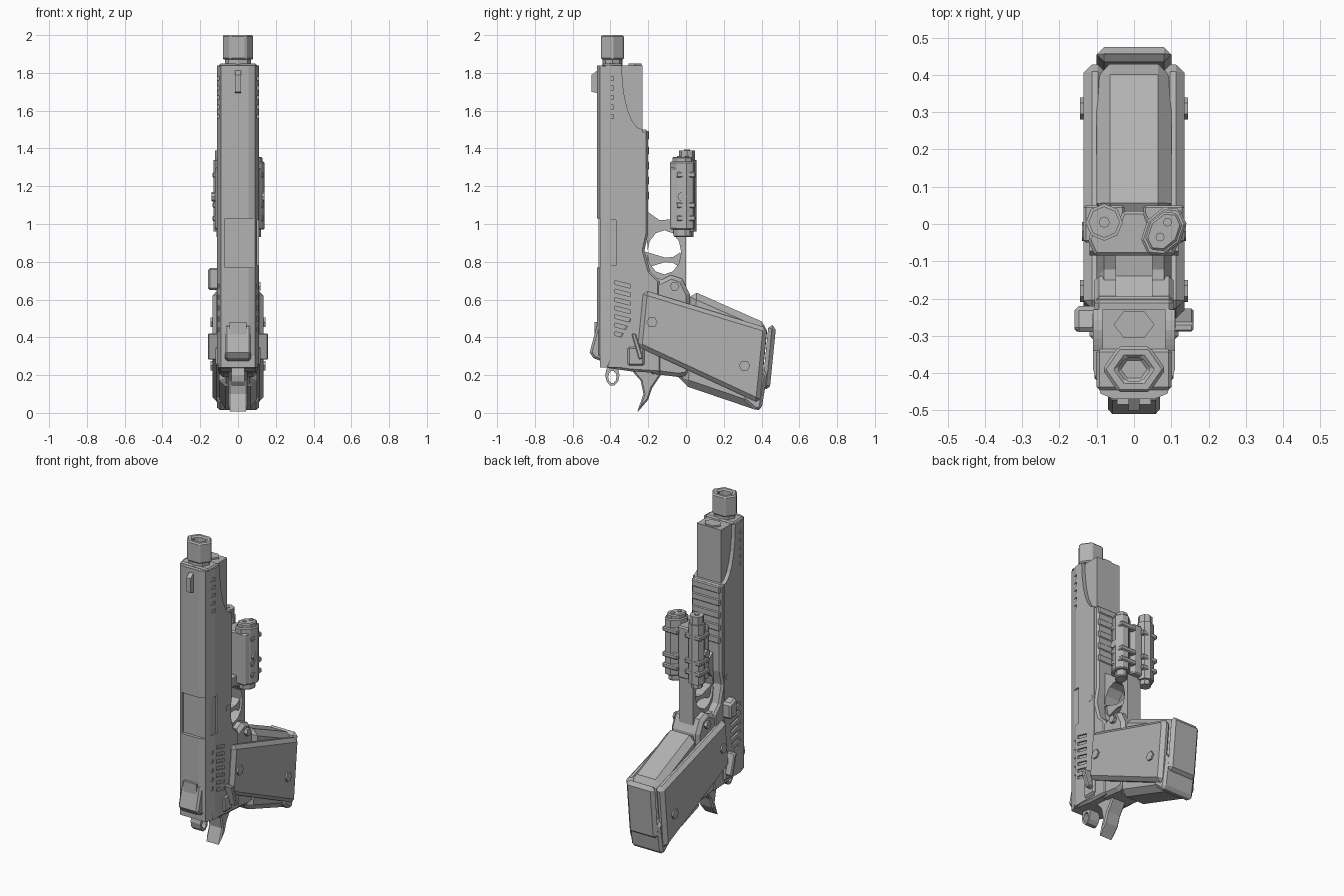
import bpy, bmesh, math

if "Cube" in bpy.data.objects:
    bpy.data.objects.remove(bpy.data.objects["Cube"], do_unlink=True)

tone = (.45, .45, .45, 1)
gunmetal = bpy.data.materials.new("gunmetal_grey")
gunmetal.use_nodes = True
gunmetal.diffuse_color = tone
gunmetal.node_tree.nodes["Principled BSDF"].inputs["Base Color"].default_value = tone


def extrude(name, outline, direction, bevel):
    """Close an outline of 3D points and extrude it, with optional chamfers."""
    bm = bmesh.new()
    face = bm.faces.new([bm.verts.new(point) for point in outline])
    grown = bmesh.ops.extrude_face_region(bm, geom=[face])["geom"]
    moved = [item for item in grown if isinstance(item, bmesh.types.BMVert)]
    bmesh.ops.translate(bm, vec=direction, verts=moved)
    bmesh.ops.recalc_face_normals(bm, faces=bm.faces)
    mesh = bpy.data.meshes.new(name)
    bm.to_mesh(mesh)
    bm.free()
    mesh.materials.append(gunmetal)
    part = bpy.data.objects.new(name, mesh)
    bpy.context.collection.objects.link(part)
    if bevel:
        chamfer = part.modifiers.new("chamfer", "BEVEL")
        chamfer.width, chamfer.segments = bevel, 1
        chamfer.limit_method = "ANGLE"
        chamfer.angle_limit = math.radians(50)
    return part


def plate(name, profile, half, middle=0, bevel=0):
    """Side profile of (y, z) points, given thickness across x."""
    outline = [(middle - half, y, z) for y, z in profile]
    return extrude(name, outline, (half * 2, 0, 0), bevel)


def prism(name, section, bottom, top, bevel=0):
    """Cross-section of (x, y) points, extruded upward."""
    outline = [(x, y, bottom) for x, y in section]
    return extrude(name, outline, (0, 0, top - bottom), bevel)


def block(name, centre, size, bevel=0):
    (x, y, z), (width, depth, height) = centre, size
    return plate(name, slab((y - depth / 2, z), (y + depth / 2, z), height / 2, height / 2, 0),
                 width / 2, x, bevel)


def slab(start, end, start_half, end_half, lean):
    """Tapered bar profile whose ends lean slightly from vertical."""
    corners = []
    for (y, z), half, order in ((start, start_half, 1), (end, end_half, -1)):
        for side in (-order, order):
            corners.append((y + lean * half * side, z + half * side))
    return corners


def oval(centre, radius, stretch=1, sides=8, tilt=0):
    """Regular polygon, stretched along its second axis and then tilted."""
    points = []
    for i in range(sides):
        angle = math.tau * i / sides
        u, v = radius * math.cos(angle), radius * stretch * math.sin(angle)
        points.append((centre[0] + u * math.cos(tilt) - v * math.sin(tilt),
                       centre[1] + u * math.sin(tilt) + v * math.cos(tilt)))
    return points


def mirrored(half_section):
    return half_section + [(-x, y) for x, y in reversed(half_section)]


def spaced(first, last, count):
    return [first + (last - first) * i / (count - 1) for i in range(count)]


def cut(target, cutters):
    """Subtract helper solids and discard them."""
    bpy.context.view_layer.objects.active = target
    for cutter in cutters:
        cutter.hide_render = True
        carve = target.modifiers.new("carve", "BOOLEAN")
        carve.operation, carve.solver, carve.object = "DIFFERENCE", "EXACT", cutter
        bpy.ops.object.modifier_apply(modifier=carve.name)
        bpy.data.objects.remove(cutter, do_unlink=True)


# Main levels and centre lines
slide_top, frame_top, half_width = 1.84, 1.5, .11
slide_back, slide_front = -.23, -.47
barrel_y = -.39
sides = (("right", -1), ("left", 1))

# Slide: faceted bar with ejection port, scooped nose and serrations
slide_half = [(.055, slide_front), (.09, -.455), (half_width, barrel_y), (half_width, slide_back)]
slide = prism("slide", mirrored(slide_half), .24, slide_top)
cutters = [block("port_cutter", (.01, -.5, .9), (.16, .1, .26)),
           block("port_side_cutter", (.15, -.45, .9), (.1, .16, .24)),
           block("rear_cutter", (0, -.5, .25), (.4, .09, .1))]
scoop = []
for step in range(7):
    angle = math.pi / 2 * step / 6
    scoop.append((slide_back - half_width * math.cos(angle),
                  slide_top - (slide_top - frame_top) * math.sin(angle)))
scoop += [(0, frame_top), (0, 2), (scoop[0][0], 2)]
for side, sign in sides:
    cutters.append(plate("scoop_cutter", scoop, .05, sign * .135))
    groove_x = sign * .15
    for z in spaced(.44, .67, 5):
        cutters.append(block("rear_groove", (groove_x, -.45, z), (.1, .1, .025)))
    for z in spaced(1.57, 1.77, 5):
        cutters.append(block("nose_groove", (groove_x, -.43, z), (.1, .09, .022)))
    for z in spaced(.41, .68, 7):
        slant = slab((-.375, z + .01), (-.295, z - .01), .01, .01, 0)
        cutters.append(plate("slanted_groove", slant, .05, groove_x))
cut(slide, cutters)

# Barrel, spring plug and bored muzzle nut
barrel = (0, barrel_y)
prism("barrel_neck", oval(barrel, .07, .75), slide_top - .05, 1.9)
prism("spring_plug", oval((0, -.27), .055, .75, sides=6), slide_top - .05, slide_top + .01)
block("muzzle_collar", (0, barrel_y, slide_top), (.2, .11, .02), bevel=.008)
nut = prism("muzzle_nut", oval(barrel, .085, .83, sides=6), 1.87, 2, bevel=.008)
cut(nut, [prism("bore_cutter", oval(barrel, .045, .8, sides=6), 1.92, 2.1)])

# Sights
front_blade = [(-.46, 1.82), (-.5, 1.79), (-.5, 1.7), (-.46, 1.69)]
plate("front_sight", front_blade, .015)
rear_wedge = [(-.44, .47), (slide_front, .47), (-.51, .32), (-.49, .29), (-.44, .27)]
plate("rear_sight", rear_wedge, .07, bevel=.012)
block("rear_sight_ramp", (0, slide_front, .42), (.09, .03, .12))

# Frame with accessory rail
frame_profile = [(-.3, frame_top), (-.2, frame_top), (-.2, .95), (-.22, .86), (-.19, .75),
                 (-.14, .7), (-.13, .21), (-.29, .22), (-.43, .24), (-.4, .32), (-.3, .5)]
plate("frame", frame_profile, half_width - .004, bevel=.012)
for z in spaced(1.15, 1.47, 5):
    block("rail_tooth", (0, -.22, z), (.2, .05, .045), bevel=.006)

# Trigger guard with an oval opening, and a waisted trigger
guard_profile = [(-.21, 1.07), (-.14, 1.02), (0, 1.03), (0, .65), (-.05, .66), (-.2, .7)]
guard = plate("trigger_guard", guard_profile, .05)
cut(guard, [plate("guard_opening", oval((-.115, .85), .09, 1.3, sides=12), .1)])
trigger_half = [(-.22, .045), (-.17, .03), (-.11, .012), (-.07, .015), (-.03, .04)]
trigger_profile = [(y, .81 + rise) for y, rise in trigger_half]
trigger_profile += [(y, .81 - rise) for y, rise in reversed(trigger_half)]
plate("trigger", trigger_profile, .035)

# Grip core, with a front shoulder and a rear lobe
grip_base = (.41, .24)
plate("grip_core", slab((0, .4), grip_base, .25, .23, .1), .1, bevel=.035)
shoulder = [(-.2, .74), (-.14, .7), (-.08, .73), (-.02, .71), (.02, .63), (.02, .2), (-.04, .19), (-.2, .21)]
plate("grip_shoulder", shoulder, .1, bevel=.02)
plate("grip_lobe", [(-.05, .2), (.02, .13), (.09, .155), (.09, .3)], .07, bevel=.01)

# Side panels, screws, safeties and pins
for side, sign in sides:
    panel = slab((-.24, .5), (.41, .25), .15, .2, .1)
    plate("grip_panel_" + side, panel, .03, sign * .105, bevel=.022)
    for spot in ((-.18, .48), (.31, .25)):
        plate("grip_screw_" + side, oval(spot, .03, sides=6), .015, sign * .13)
    lever = slab((-.275, .42), (-.24, .29), .01, .01, -1)
    lever = [(-.29, .42), (-.265, .42), (-.225, .29), (-.25, .28)]
    plate("thumb_safety_" + side, lever, .035, sign * .125, bevel=.006)
    block("safety_plate_" + side, (sign * .105, -.265, .3), (.03, .09, .1), bevel=.01)
    plate("frame_pin_" + side, oval((-.26, .9), .02, sides=6), .01, sign * .102)
plate("slide_stop", slab((-.29, .71), (-.22, .7), .06, .05, 0), .035, -.125, bevel=.012)
plate("magazine_button", oval((-.06, .67), .025, sides=6), .12)

# Magazine base and well lip
base_profile = slab((.42, .3), (.46, .29), .17, .17, .1)
plate("magazine_base", base_profile, .1, bevel=.02)
plate("well_lip", [(.3, .07), (.37, .01), (.4, .02), (.43, .2), (.4, .25)], half_width, bevel=.015)

# Beavertail safety and ring hammer
tail = [(-.3, .24), (-.24, .17), (-.225, .1), (-.26, 0), (-.2, .07), (-.18, .13), (-.12, .22)]
plate("beavertail", tail, .05, bevel=.008)
hammer = plate("hammer", oval((barrel_y, .2), .038, 1.5, sides=10), .035)
cut(hammer, [plate("hammer_hole", oval((barrel_y, .19), .022, 1.5, sides=10), .1)])

# Aiming module: body, round lamp and tilted emitter
lamp, emitter, tilt = (-.08, .005), (.08, -.02), math.radians(-35)
body_half = [(.105, -.085), (.125, -.04), (.1, 0), (.04, .01), (.03, .035)]
prism("module_body", mirrored(body_half), .97, 1.3, bevel=.008)
for name, radius, bottom, top in (("tube", .05, .96, 1.34), ("head", .042, 1.33, 1.39),
                                  ("tail", .035, .93, .97), ("lens", .015, 1.38, 1.395)):
    prism("lamp_" + name, oval(lamp, radius), bottom, top)
for name, radius, bottom, top in (("tube", .053, .97, 1.33), ("cap", .043, 1.32, 1.355), ("tail", .037, .93, .98)):
    prism("emitter_" + name, oval(emitter, radius, 1.4, tilt=tilt), bottom, top, bevel=.006)
for spot in ((.07, -.035), (.09, .005)):
    prism("emitter_lens", oval(spot, .012), 1.35, 1.36)
for side, sign in sides:
    plate("module_screw_" + side, oval((-.02, 1.145), .025), .02, sign * .12)
    for z in (1.03, 1.1, 1.26):
        block("module_band_" + side, (sign * .08, 0, z), (.11, .1, .03), bevel=.006)
